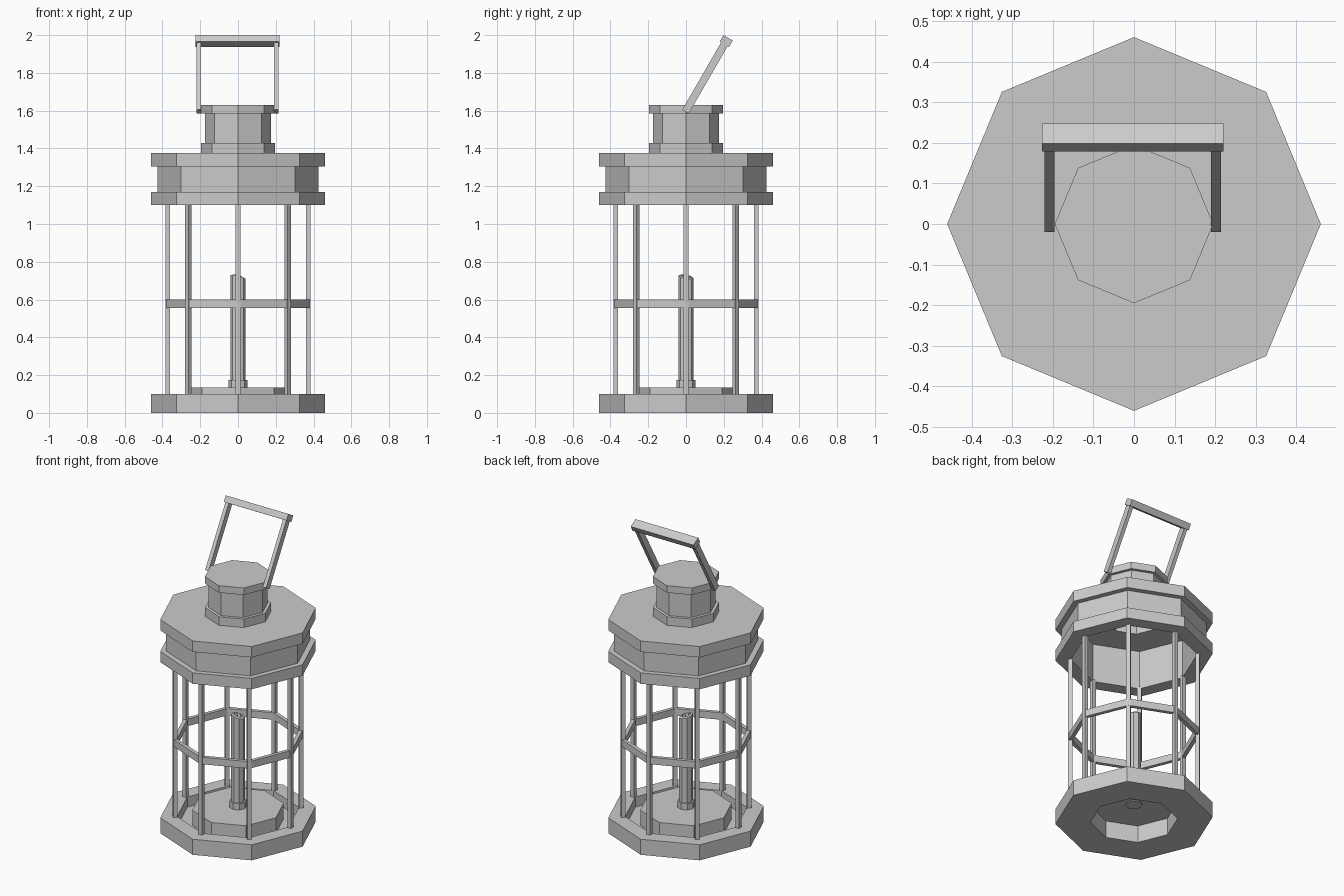
import bpy, bmesh
from math import pi, sin, cos, radians
from mathutils import Matrix, Vector

if "Cube" in bpy.data.objects:
    bpy.data.objects.remove(bpy.data.objects["Cube"])

GREY = (0.6, 0.6, 0.6, 1)
metal = bpy.data.materials.new("plain_grey")
metal.use_nodes = True
metal.diffuse_color = GREY
metal.node_tree.nodes["Principled BSDF"].inputs["Base Color"].default_value = GREY


def finish(name, bm):
    bmesh.ops.recalc_face_normals(bm, faces=bm.faces)
    mesh = bpy.data.meshes.new(name)
    bm.to_mesh(mesh)
    bm.free()
    mesh.materials.append(metal)
    obj = bpy.data.objects.new(name, mesh)
    bpy.context.collection.objects.link(obj)
    return obj


def lathe(name, profile, sides=8, closed=False):
    """Turn a (radius, height) profile into a faceted solid with corners on the axes."""
    bm = bmesh.new()
    rings = [[bm.verts.new((r * cos(2 * pi * i / sides), r * sin(2 * pi * i / sides), z))
              for i in range(sides)] if r else [bm.verts.new((0, 0, z))] for r, z in profile]
    pairs = list(zip(rings, rings[1:]))
    if closed:
        pairs.append((rings[-1], rings[0]))
    for a, b in pairs:
        for i in range(sides):
            j = (i + 1) % sides
            loop = [a[i % len(a)], a[j % len(a)], b[j % len(b)], b[i % len(b)]]
            bm.faces.new(list(dict.fromkeys(loop)))
    return finish(name, bm)


def box(name, size, matrix):
    bm = bmesh.new()
    bmesh.ops.create_cube(bm, size=1, matrix=matrix @ Matrix.Diagonal((*size, 1)))
    return finish(name, bm)


# Base pan with a raised hollow platform
lathe("base", [(0, .135), (.27, .135), (.27, .035), (.36, .035), (.36, .10), (.46, .10),
               (.46, 0), (.255, 0), (.255, .11), (0, .11)])

# Hollow roof with a recessed waist, running up into the chimney
lathe("roof", [(.37, 1.10), (.46, 1.10), (.46, 1.17), (.425, 1.17), (.425, 1.305),
               (.46, 1.305), (.46, 1.375), (.165, 1.375), (.165, 1.35), (.37, 1.35)], closed=True)
lathe("chimney", [(.165, 1.36), (.195, 1.36), (.195, 1.43), (.175, 1.43), (.175, 1.60),
                  (.165, 1.60)], closed=True)
lathe("chimney_cap", [(0, 1.585), (.195, 1.585), (.195, 1.63), (0, 1.63)])

# Cage: eight posts and a hoop
for i in range(8):
    turn = Matrix.Rotation(i * pi / 4, 4, "Z")
    box(f"post_{i + 1}", (.025, .025, 1.02), turn @ Matrix.Translation((.372, 0, .60)))
lathe("cage_hoop", [(.385, .555), (.385, .60), (.36, .60), (.36, .555)], closed=True)

# Candle with a foot and a hollowed, uneven top
lathe("candle_foot", [(0, .105), (.05, .105), (.05, .175), (0, .175)])
candle = lathe("candle", [(0, .17), (.04, .17), (.04, .72), (.026, .725), (.022, .69), (0, .685)])
for v in candle.data.vertices:
    if v.co.z > .7:
        v.co.z -= .25 * v.co.x + .15 * v.co.y
lathe("wick", [(0, .68), (.006, .68), (.006, .71), (0, .71)], sides=4)

# Carrying handle leaning to the back
lean = Matrix.Rotation(radians(-30), 4, "X")
hinge = Vector((-.003, -.0025, 1.595))
frame = Matrix.Translation(hinge) @ lean
for side, x in (("left", .205), ("right", -.205)):
    box(f"handle_arm_{side}", (.024, .04, .425), frame @ Matrix.Translation((x, 0, .2125)))
box("handle_grip", (.446, .057, .04), frame @ Matrix.Translation((0, 0, .431)))
